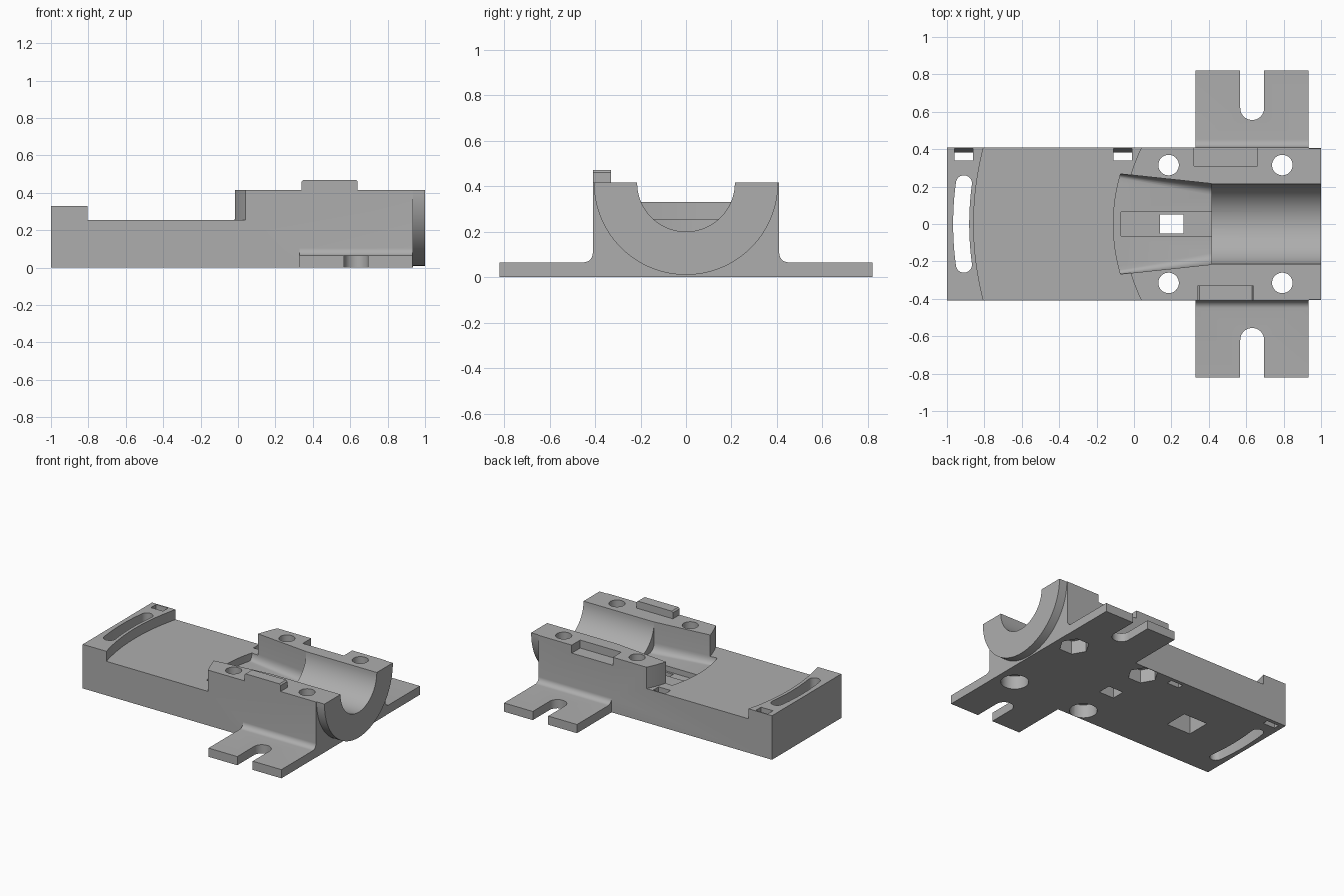
import bpy, bmesh, math
from mathutils import Vector

if "Cube" in bpy.data.objects:
    bpy.data.objects.remove(bpy.data.objects["Cube"], do_unlink=True)

grey = bpy.data.materials.new("plain_grey")
grey.use_nodes = True
grey.diffuse_color = (0.42, 0.42, 0.42, 1)
grey.node_tree.nodes["Principled BSDF"].inputs["Base Color"].default_value = grey.diffuse_color

W, TOP, DECK = 0.41, 0.415, 0.255    # half width, saddle height, deck height


def prism(name, pts, lo, hi, axis="z", round_floor=0):
    """Extrude a closed outline along z (outline in x, y) or x (outline in y, z)."""
    place = (lambda a, b, h: (a, b, h)) if axis == "z" else (lambda a, b, h: (h, a, b))
    bm = bmesh.new()
    n = len(pts)
    low = [bm.verts.new(place(a, b, lo)) for a, b in pts]
    high = [bm.verts.new(place(a, b, hi)) for a, b in pts]
    floor = bm.faces.new(low)
    bm.faces.new(high)
    for i in range(n):
        j = (i + 1) % n
        bm.faces.new((low[i], low[j], high[j], high[i]))
    if round_floor:
        # only the long side edges of the floor are rounded
        edges = [e for e in floor.edges
                 if abs(e.verts[0].co.x - e.verts[1].co.x) > 0.3]
        bmesh.ops.bevel(bm, geom=edges, offset=round_floor, segments=6,
                        profile=0.5, affect="EDGES")
    bmesh.ops.recalc_face_normals(bm, faces=bm.faces)
    mesh = bpy.data.meshes.new(name)
    bm.to_mesh(mesh)
    bm.free()
    mesh.materials.append(grey)
    obj = bpy.data.objects.new(name, mesh)
    bpy.context.collection.objects.link(obj)
    return obj


def rect(a0, a1, b0, b1):
    return [(a0, b0), (a1, b0), (a1, b1), (a0, b1)]


def box(name, x0, x1, y0, y1, z0, z1):
    return prism(name, rect(x0, x1, y0, y1), z0, z1)


def arc(cx, cy, r, start, end, n):
    """Points on an arc, with angles in degrees."""
    angles = [math.radians(start + (end - start) * i / n) for i in range(n + 1)]
    return [(cx + r * math.cos(t), cy + r * math.sin(t)) for t in angles]


def disc(cx, cy, r, n):
    return arc(cx, cy, r, 0, 360 - 360 / n, n - 1)


def bow(cx, r, half, n=24):
    """Arc bulging to -x, running from y = +half to y = -half."""
    a = math.degrees(math.asin(half / r))
    return arc(cx, 0, r, 180 - a, 180 + a, n)


def combine(target, other, operation):
    mod = target.modifiers.new(operation.lower(), "BOOLEAN")
    mod.operation, mod.solver, mod.object = operation, "EXACT", other
    bpy.context.view_layer.update()
    deps = bpy.context.evaluated_depsgraph_get()
    mesh = bpy.data.meshes.new_from_object(target.evaluated_get(deps))
    target.modifiers.clear()
    target.data = mesh
    bpy.data.objects.remove(other, do_unlink=True)


# Main body with the deck, raised end stop and saddle block
body = box("cradle_body", -1, 0.935, -W, W, 0, TOP)
deck_gap = bow(0.70, 1.557, W) + bow(0.845, 0.9, W)[::-1]
combine(body, prism("deck_cut", [(x, y * 1.02) for x, y in deck_gap], DECK, 0.6), "DIFFERENCE")
stop = box("stop_cut", -1.1, -0.7, -0.5, 0.5, 0.33, 0.6)
combine(body, stop, "DIFFERENCE")

# Half-round collar on the end
collar = prism("collar", arc(0, TOP, 0.405, 180, 360, 64), 0.90, 1.0, "x")
combine(body, collar, "UNION")

# Slotted mounting feet with a filleted root
fillet = 0.04
for s in (1, -1):
    root = arc(W + fillet, 0.065 + fillet, fillet, 180, 270, 8)
    outline = [(0.36, 0)] + [(0.36, 0.065 + fillet)] + root + [(0.82, 0.065), (0.82, 0)]
    foot = prism("foot", [(s * y, z) for y, z in outline], 0.33, 0.934, "x")
    slot = [(0.568, 0.9)] + arc(0.632, 0.62, 0.064, 180, 360, 20) + [(0.696, 0.9)]
    combine(foot, prism("foot_slot", [(x, s * y) for x, y in slot], -0.1, 0.2), "DIFFERENCE")
    combine(body, foot, "UNION")

# Locating key on one rim, matching pocket in the other
key = prism("key", [(0.34, 0.38), (0.64, 0.38), (0.64, 0.46), (0.63, 0.47),
                    (0.35, 0.47), (0.34, 0.46)], -W, -0.33)
for v in key.data.vertices:
    x, z, y = v.co
    v.co = Vector((x, y, z))
key.data.flip_normals()
combine(body, key, "UNION")
combine(body, box("key_pocket", 0.32, 0.66, 0.31, 0.5, 0.355, 0.5), "DIFFERENCE")

# Round bore and flared mouth with a floor groove
combine(body, prism("bore", disc(0, TOP, 0.215, 64), 0.41, 1.1, "x"), "DIFFERENCE")
mouth = bow(0.845, 0.955, 0.268) + [(0.415, -0.216), (0.415, 0.216)]
combine(body, prism("mouth", mouth, 0.2, 0.6, round_floor=0.06), "DIFFERENCE")
combine(body, box("groove", -0.07, 0.415, -0.065, 0.065, 0.16, 0.3), "DIFFERENCE")
combine(body, box("square_hole", 0.14, 0.265, -0.05, 0.05, -0.1, 0.3), "DIFFERENCE")

# Bolt holes: hex nut pockets on one side, round head pockets on the other
for x in (0.185, 0.793):
    for y, sides, r in ((0.315, 6, 0.105), (-0.315, 32, 0.095)):
        combine(body, prism("bolt_hole", disc(x, y, 0.055, 32), -0.1, 0.6), "DIFFERENCE")
        combine(body, prism("bolt_pocket", disc(x, y, r, sides), -0.1, 0.1), "DIFFERENCE")

# Curved slot in the end stop
a = 7.7
slot = (arc(0.70, 0, 1.667, 180 - a, 180 + a, 20)
        + arc(0.70 - 1.624 * math.cos(math.radians(a)), -1.624 * math.sin(math.radians(a)),
              0.043, 180 + a + 15, 360 + a - 15, 10)
        + arc(0.70, 0, 1.581, 180 + a, 180 - a, 20)
        + arc(0.70 - 1.624 * math.cos(math.radians(a)), 1.624 * math.sin(math.radians(a)),
              0.043, -a + 15, 180 - a - 15, 10))
combine(body, prism("curved_slot", slot, -0.1, 0.6), "DIFFERENCE")

# Small clip slots with a sloped inner wall
for x in (-0.96, -0.11):
    top = 0.34 if x < -0.5 else 0.27
    combine(body, prism("clip_slot", [(0.34, -0.1), (0.382, -0.1), (0.382, top - 0.14),
                                      (0.403, top - 0.07), (0.403, top), (0.34, top)],
                        x, x + 0.1, "x"), "DIFFERENCE")

# Blind pocket under the deck
combine(body, box("deck_pocket", -0.57, -0.37, -0.09, 0.09, -0.1, 0.14), "DIFFERENCE")

# Smooth the round surfaces, keep edges sharp
bpy.ops.object.select_all(action="DESELECT")
body.select_set(True)
bpy.context.view_layer.objects.active = body
bpy.ops.object.shade_smooth_by_angle(angle=math.radians(25))
